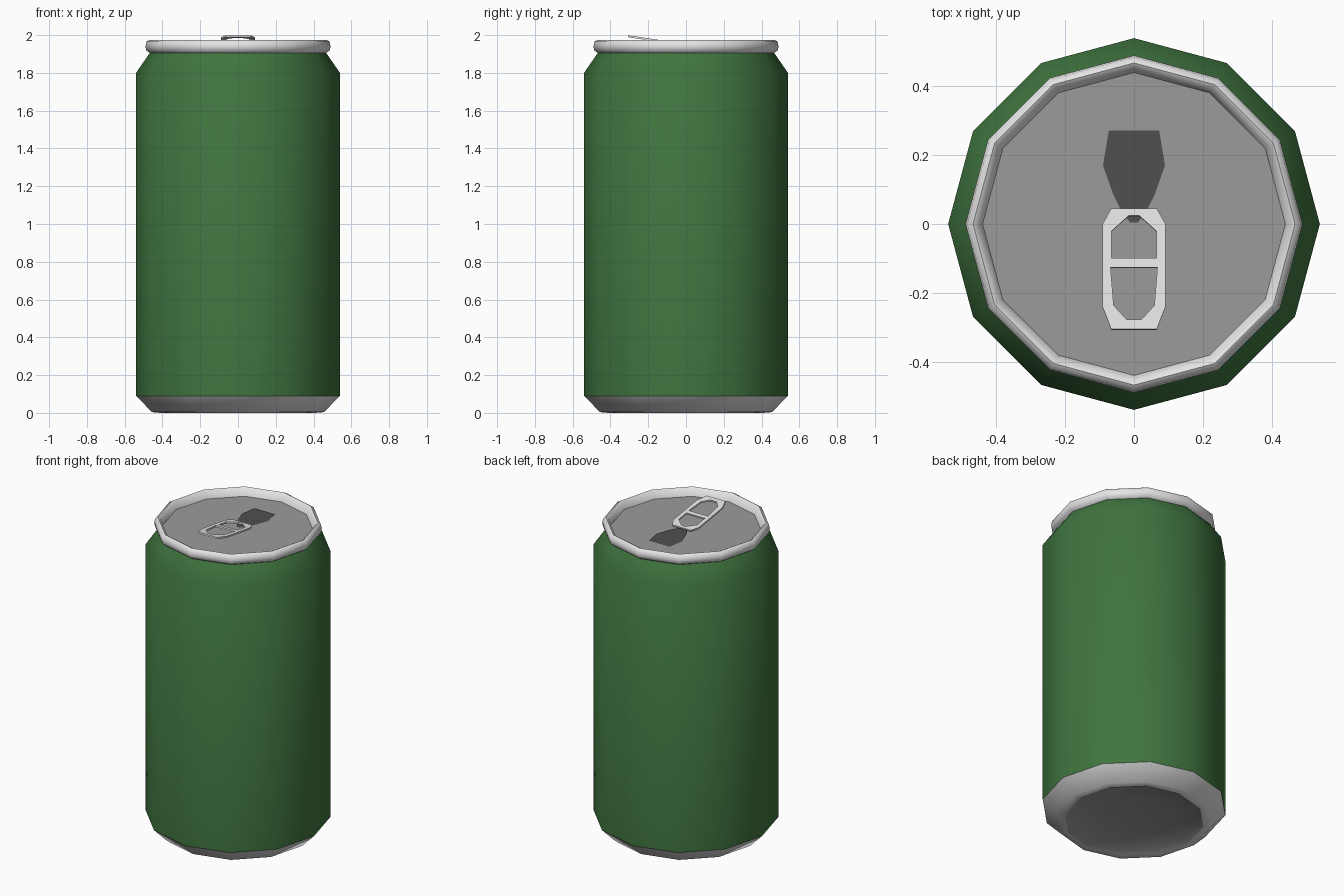
import bpy, bmesh, math

if "Cube" in bpy.data.objects:
    bpy.data.objects.remove(bpy.data.objects["Cube"])

SIDES = 12


def material(name, rgb):
    m = bpy.data.materials.new(name)
    m.diffuse_color = (*rgb, 1)
    m.use_nodes = True
    m.node_tree.nodes["Principled BSDF"].inputs["Base Color"].default_value = m.diffuse_color
    return m


green = material("green paint", (0.05, 0.175, 0.05))
silver = material("bright silver", (0.78, 0.78, 0.78))
grey = material("lid grey", (0.33, 0.33, 0.33))
dark = material("opening dark grey", (0.08, 0.08, 0.08))


def add_mesh(name, bm, mat):
    me = bpy.data.meshes.new(name)
    bm.to_mesh(me)
    bm.free()
    me.materials.append(mat)
    ob = bpy.data.objects.new(name, me)
    bpy.context.collection.objects.link(ob)
    return ob


def smooth(ob, degrees):
    bpy.ops.object.select_all(action='DESELECT')
    ob.select_set(True)
    bpy.context.view_layer.objects.active = ob
    bpy.ops.object.shade_smooth_by_angle(angle=math.radians(degrees))


def lathe(name, profile, mat):
    """Turn an (r, z) profile, ordered bottom centre > outside > top centre."""
    bm = bmesh.new()
    rings = []
    for r, z in profile:
        angles = [2 * math.pi * i / SIDES for i in range(SIDES)]
        rings.append([bm.verts.new((r * math.cos(a), r * math.sin(a), z)) for a in angles])
    for lo, hi in zip(rings, rings[1:]):
        for i in range(SIDES):
            j = (i + 1) % SIDES
            bm.faces.new((lo[i], lo[j], hi[j], hi[i]))
    bmesh.ops.remove_doubles(bm, verts=bm.verts, dist=1e-5)
    ob = add_mesh(name, bm, mat)
    smooth(ob, 60)
    return ob


def mirrored(half):
    """Close a right-hand half outline across x = 0."""
    return half + [(-x, y) for x, y in reversed(half)]


# Can shell, from bottom to top
lathe("bottom_dome", [(0, 0.04), (0.2, 0.035), (0.38, 0.015), (0.41, 0)], grey)
lathe("base_chamfer", [(0.41, 0), (0.455, 0.004), (0.54, 0.09)], silver)
lathe("can_body", [(0.54, 0.09), (0.54, 1.80), (0.465, 1.908)], green)
lathe("top_rim", [(0.465, 1.905), (0.485, 1.918), (0.49, 1.94), (0.485, 1.965),
                  (0.468, 1.975), (0.455, 1.968), (0.44, 1.925)], silver)
lathe("lid", [(0.44, 1.925), (0, 1.925)], grey)

# Drinking opening: thin dark plate on the lid
bm = bmesh.new()
outline = mirrored([(0.012, 0.005), (0.04, 0.045), (0.06, 0.085), (0.09, 0.17), (0.073, 0.272)])
bm.faces.new([bm.verts.new((x, y, 1.929)) for x, y in outline])
add_mesh("drinking_opening", bm, dark)

# Pull tab: flat outline with two holes, tilted up towards the front
curve = bpy.data.curves.new("pull_tab", 'CURVE')
curve.dimensions = '2D'
curve.fill_mode = 'BOTH'
curve.extrude = 0.005
for half in ([(0.066, 0.045), (0.091, 0.0), (0.091, -0.245), (0.066, -0.31)],
             [(0.015, 0.024), (0.066, -0.022), (0.066, -0.1)],
             [(0.068, -0.128), (0.059, -0.24), (0.022, -0.281)]):
    pts = mirrored(half)
    spline = curve.splines.new('POLY')
    spline.points.add(len(pts) - 1)
    for p, (x, y) in zip(spline.points, pts):
        p.co = (x, y, 0, 1)
    spline.use_cyclic_u = True
curve.materials.append(silver)
tab = bpy.data.objects.new("pull_tab", curve)
bpy.context.collection.objects.link(tab)
tab.location.z = 1.948
tab.rotation_euler.x = -math.atan(0.15)
bpy.ops.object.select_all(action='DESELECT')
tab.select_set(True)
bpy.context.view_layer.objects.active = tab
bpy.ops.object.convert(target='MESH')
smooth(bpy.context.view_layer.objects.active, 30)
